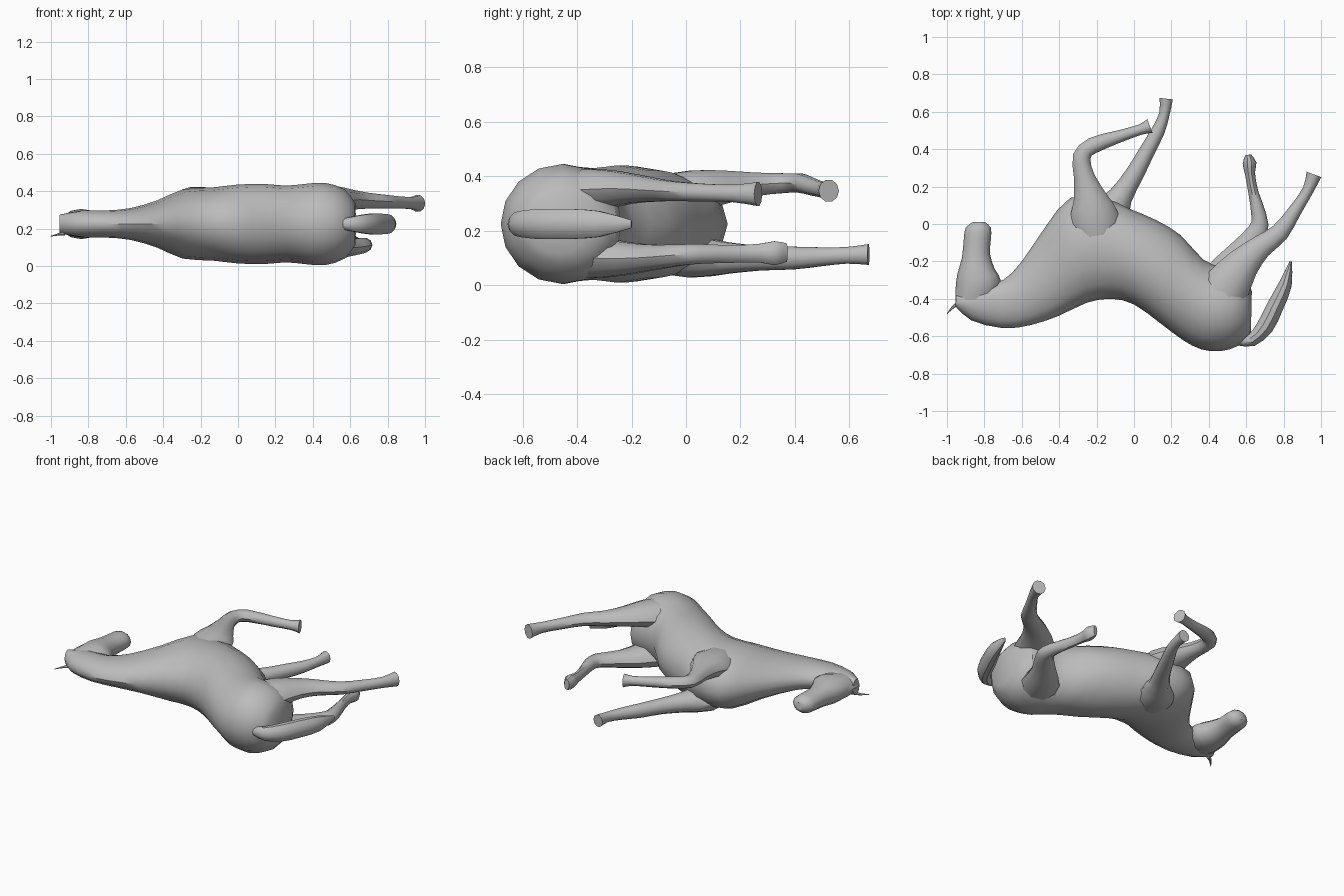
import bpy, bmesh, math
from mathutils import Vector

grey = bpy.data.materials.new("plain_grey")
grey.diffuse_color = (0.5, 0.5, 0.5, 1)
MID = 0.225  # height of the body's plane of symmetry


def smooth_rows(rows, steps):
    """Catmull-Rom interpolation through rows of numbers."""
    out = []
    for i in range(len(rows) - 1):
        a, b = rows[max(i - 1, 0)], rows[i]
        c, d = rows[i + 1], rows[min(i + 2, len(rows) - 1)]
        for k in range(steps):
            t = k / steps
            out.append([0.5 * (2 * q + (r - p) * t + (2 * p - 5 * q + 4 * r - s) * t * t
                               + (3 * q - p - 3 * r + s) * t ** 3)
                        for p, q, r, s in zip(a, b, c, d)])
    return out + [list(rows[-1])]


def loft(name, rows, sides=16, steps=2):
    """Rows: back x, back y, belly x, belly y, centre z, half thickness."""
    bm = bmesh.new()
    rings = []
    for x1, y1, x2, y2, z, h in smooth_rows(rows, steps):
        mid = Vector(((x1 + x2) / 2, (y1 + y2) / 2, z))
        half = Vector(((x2 - x1) / 2, (y2 - y1) / 2, 0))
        ring = []
        for i in range(sides):
            a = 2 * math.pi * i / sides
            ring.append(bm.verts.new(mid + half * math.cos(a) + Vector((0, 0, h * math.sin(a)))))
        rings.append(ring)
    for r, s in zip(rings, rings[1:]):
        for i in range(sides):
            j = (i + 1) % sides
            bm.faces.new((r[i], r[j], s[j], s[i]))
    bm.faces.new(rings[0])
    bm.faces.new(rings[-1])
    bmesh.ops.recalc_face_normals(bm, faces=bm.faces)
    mesh = bpy.data.meshes.new(name)
    bm.to_mesh(mesh)
    bm.free()
    mesh.materials.append(grey)
    ob = bpy.data.objects.new(name, mesh)
    bpy.context.collection.objects.link(ob)
    bpy.ops.object.select_all(action='DESELECT')
    ob.select_set(True)
    bpy.context.view_layer.objects.active = ob
    bpy.ops.object.shade_smooth_by_angle(angle=math.radians(40))
    return ob


def limb(name, path, sides=10, steps=2):
    """Path: x, y, z, half width in plan, half thickness."""
    rows = []
    for i, (x, y, z, w, h) in enumerate(path):
        p, q = path[max(i - 1, 0)], path[min(i + 1, len(path) - 1)]
        t = Vector((q[0] - p[0], q[1] - p[1])).normalized() * w
        rows.append((x + t.y, y - t.x, x - t.y, y + t.x, z, h))
    return loft(name, rows, sides, steps)


# Neck, barrel and rump in one skin
loft("body", [
    (-0.955, -0.44, -0.95, -0.38, MID, 0.05),
    (-0.87, -0.515, -0.80, -0.32, MID, 0.072),
    (-0.70, -0.557, -0.70, -0.30, MID, 0.073),
    (-0.55, -0.54, -0.60, -0.20, MID, 0.085),
    (-0.40, -0.49, -0.47, -0.01, MID, 0.125),
    (-0.25, -0.42, -0.34, 0.14, MID, 0.185),
    (-0.12, -0.40, -0.16, 0.14, MID, 0.195),
    (0.00, -0.43, -0.02, 0.08, MID, 0.21),
    (0.14, -0.53, 0.12, 0.02, MID, 0.215),
    (0.26, -0.62, 0.25, -0.06, MID, 0.205),
    (0.36, -0.67, 0.37, -0.19, MID, 0.215),
    (0.46, -0.68, 0.47, -0.23, MID, 0.22),
    (0.56, -0.65, 0.58, -0.25, MID, 0.185),
    (0.625, -0.58, 0.63, -0.36, MID, 0.11)])

# Head, from poll to rounded muzzle
loft("head", [
    (-0.955, -0.44, -0.76, -0.42, MID, 0.06),
    (-0.955, -0.36, -0.71, -0.31, MID, 0.08),
    (-0.945, -0.27, -0.745, -0.24, MID, 0.078),
    (-0.92, -0.18, -0.77, -0.16, MID, 0.066),
    (-0.91, -0.08, -0.765, -0.08, MID, 0.06),
    (-0.90, -0.02, -0.765, -0.02, MID, 0.054),
    (-0.86, 0.012, -0.80, 0.012, MID, 0.025)], sides=12)

# Thin ear
limb("ear", [(-0.93, -0.42, 0.175, 0.015, 0.012), (-0.965, -0.442, 0.168, 0.008, 0.006),
             (-1.0, -0.48, 0.16, 0.002, 0.002)], sides=6)

# Tail
limb("tail", [(0.56, -0.62, MID, 0.03, 0.03), (0.63, -0.62, MID, 0.035, 0.045),
              (0.70, -0.55, MID, 0.046, 0.057), (0.755, -0.44, MID, 0.045, 0.058),
              (0.81, -0.32, MID, 0.035, 0.05), (0.838, -0.20, MID, 0.006, 0.015)])

# Front legs: upper one folded, lower one stretched
limb("upper_front_leg", [
    (-0.19, -0.14, 0.33, 0.10, 0.07), (-0.21, 0.02, 0.345, 0.135, 0.08),
    (-0.235, 0.14, 0.36, 0.09, 0.064), (-0.265, 0.25, 0.37, 0.056, 0.046),
    (-0.28, 0.36, 0.375, 0.048, 0.038), (-0.22, 0.42, 0.375, 0.044, 0.036),
    (-0.08, 0.468, 0.36, 0.033, 0.032), (0.035, 0.505, 0.35, 0.028, 0.03),
    (0.085, 0.524, 0.347, 0.04, 0.042)])
limb("lower_front_leg", [
    (-0.19, -0.14, 0.12, 0.10, 0.07), (-0.15, 0.02, 0.105, 0.12, 0.08),
    (-0.07, 0.15, 0.10, 0.065, 0.06), (0.005, 0.27, 0.10, 0.05, 0.048),
    (0.07, 0.39, 0.10, 0.042, 0.044), (0.13, 0.50, 0.105, 0.036, 0.036),
    (0.163, 0.59, 0.11, 0.028, 0.032), (0.172, 0.67, 0.113, 0.036, 0.04)])

# Hind legs: thigh, hock, cannon, hoof
limb("upper_hind_leg", [
    (0.42, -0.46, 0.33, 0.14, 0.09), (0.50, -0.33, 0.35, 0.125, 0.08),
    (0.585, -0.21, 0.355, 0.09, 0.058), (0.68, -0.12, 0.35, 0.062, 0.045),
    (0.78, -0.045, 0.345, 0.05, 0.038), (0.86, 0.07, 0.34, 0.036, 0.034),
    (0.93, 0.18, 0.337, 0.03, 0.034), (0.962, 0.265, 0.335, 0.042, 0.046)])
limb("lower_hind_leg", [
    (0.42, -0.46, 0.12, 0.14, 0.09), (0.48, -0.30, 0.10, 0.12, 0.075),
    (0.575, -0.15, 0.10, 0.072, 0.052), (0.665, -0.035, 0.11, 0.055, 0.042),
    (0.667, 0.05, 0.115, 0.04, 0.038), (0.638, 0.17, 0.115, 0.027, 0.034),
    (0.62, 0.27, 0.118, 0.027, 0.036), (0.618, 0.325, 0.118, 0.037, 0.046),
    (0.61, 0.37, 0.12, 0.016, 0.035)])
